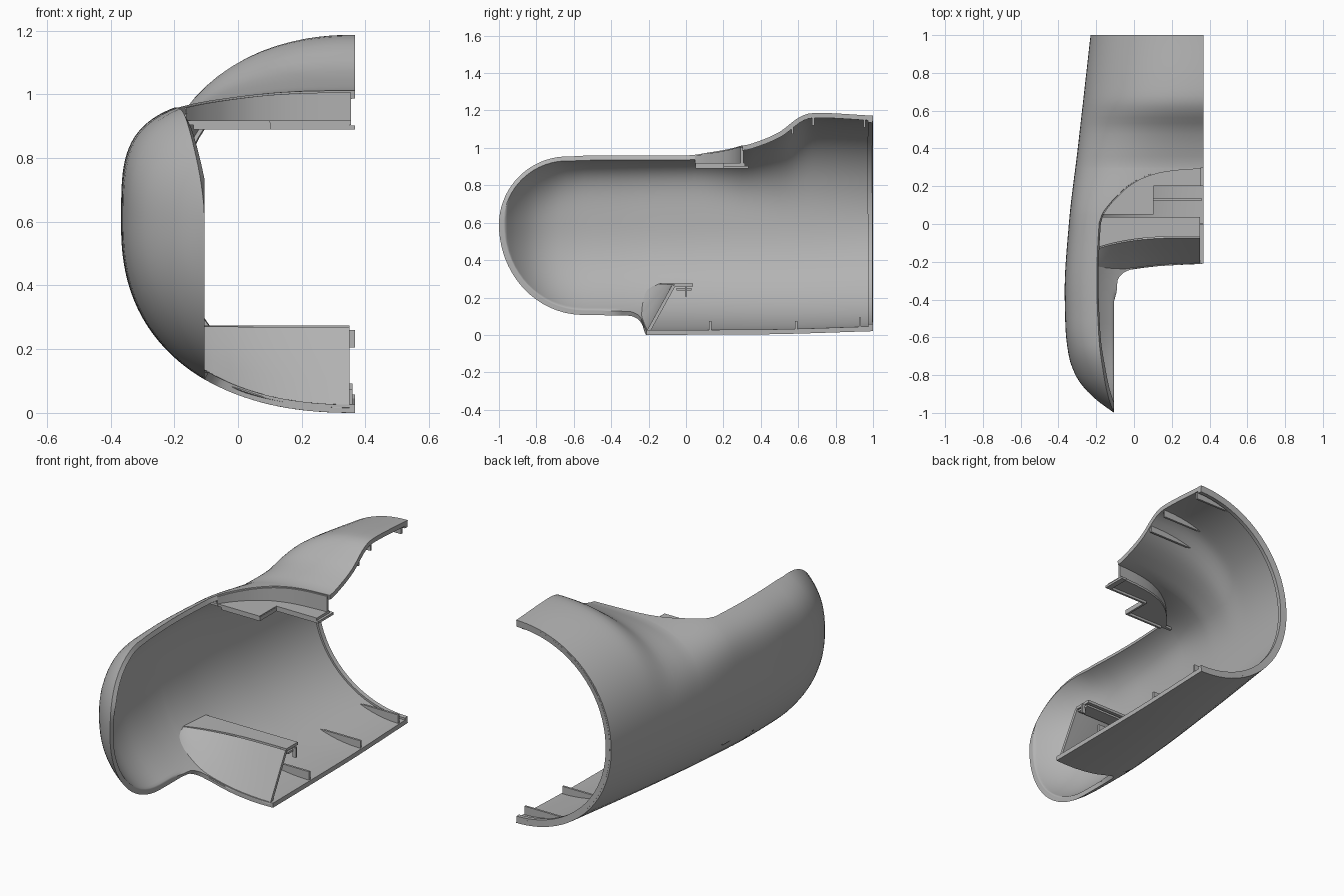
import bpy, bmesh, math

if "Cube" in bpy.data.objects:
    bpy.data.objects.remove(bpy.data.objects["Cube"])

CX, ZM = 0.367, 0.59          # centre plane and height of the widest line
grey = bpy.data.materials.new("plain_grey")
grey.diffuse_color = (0.45, 0.45, 0.45, 1)
grey.use_nodes = True
grey.node_tree.nodes["Principled BSDF"].inputs["Base Color"].default_value = grey.diffuse_color


def curve(pts):
    """Smooth monotone interpolation through a few points."""
    n = len(pts)
    d = [(pts[i + 1][1] - pts[i][1]) / (pts[i + 1][0] - pts[i][0]) for i in range(n - 1)]
    m = [d[0]] + [2 * p * q / (p + q) if p * q > 0 else 0 for p, q in zip(d, d[1:])] + [d[-1]]

    def f(x):
        x = min(max(x, pts[0][0]), pts[-1][0])
        i = max(k for k in range(n - 1) if k == 0 or pts[k][0] <= x)
        h = pts[i + 1][0] - pts[i][0]
        t = (x - pts[i][0]) / h
        return ((2 * t**3 - 3 * t * t + 1) * pts[i][1] + (t**3 - 2 * t * t + t) * h * m[i]
                + (3 * t * t - 2 * t**3) * pts[i + 1][1] + (t**3 - t * t) * h * m[i + 1])
    return f


# Shell outlines along the length
hood = [(0.05, -0.17), (0.1, -0.135), (0.15, -0.09), (0.2, -0.035), (0.25, 0.05),
        (0.28, 0.15), (0.292, 0.24), (0.3, CX)]
side_x = curve([(-1, -0.105), (-0.93, -0.2), (-0.86, -0.27), (-0.8, -0.31), (-0.7, -0.345),
                (-0.55, -0.363), (-0.35, -0.367), (0, -0.345), (0.4, -0.298), (1, -0.23)])
top_edge = curve([(-1, -0.105), (-0.97, -0.118), (-0.9, -0.14), (-0.8, -0.16), (-0.6, -0.186),
                  (-0.3, -0.197), (0, -0.185)] + hood)
low_edge = curve([(-0.36, -0.105), (-0.3, -0.1), (-0.26, -0.07), (-0.235, 0.0),
                  (-0.225, 0.1), (-0.21, CX)])
top_z = curve([(0, 1.003), (0.3, 1.012), (0.4, 1.04), (0.5, 1.085), (0.6, 1.16),
               (0.65, 1.182), (0.7, 1.187), (1, 1.172)])
low_z = curve([(-0.2, 0), (0.4, 0.003), (1, 0.02)])
top_n = curve([(-1, 2.2), (-0.8, 2.6), (-0.55, 3.8), (0, 4), (0.3, 3.1), (0.6, 2.3), (1, 2.05)])
low_n = curve([(-0.2, 2.3), (0.4, 2.2), (1, 2.05)])
hood_y = curve([(x, y) for y, x in hood])


def quarter(y, top):
    """Width, height, exponent and edge ratio of an upper or lower quarter section."""
    a = CX - side_x(y)
    n = top_n(y) if top else low_n(y)
    u = min(max((CX - (top_edge(y) if top else low_edge(y))) / a, 0), 1)
    if y < -0.55:             # rounded nose
        c, r, h = (-0.63, 0.37, 0.365) if top else (-0.55, 0.45, 0.483)
        e = min(0, (y - c) / r)
        b = h * math.sqrt(max(0, 1 - e * e)) / max((1 - u**n) ** (1 / n), 1e-4)
    else:
        b = top_z(y) - ZM if top else ZM - low_z(y)
    return a, b, n, u


def surf_z(y, x, top):
    a, b, n, _ = quarter(y, top)
    v = min(max((CX - x) / a, 0), 1)
    return ZM + (1 if top else -1) * b * (1 - v**n) ** (1 / n)


def section(y, steps=26, inset=0.0):
    halves = []
    for top in (False, True):
        a, b, n, u = quarter(y, top)
        end = math.acos(min(1, u ** (n / 2)))
        pts = []
        for k in range(steps + 1):
            t = k / steps
            p = end * t * t * (3 - 2 * t)
            pts.append((CX - (a - inset) * max(math.cos(p), 0) ** (2 / n), y,
                        ZM + (1 if top else -1) * (b - inset) * math.sin(p) ** (2 / n)))
        halves.append(pts)
    return halves[0][::-1] + halves[1][1:]


def finish(name, bm):
    me = bpy.data.meshes.new(name)
    bm.to_mesh(me)
    bm.free()
    ob = bpy.data.objects.new(name, me)
    bpy.context.collection.objects.link(ob)
    me.materials.append(grey)
    bpy.ops.object.select_all(action='DESELECT')
    ob.select_set(True)
    bpy.context.view_layer.objects.active = ob
    return ob


def sheet(name, rows, thick, offset=0.0):
    """Skin a grid of points and thicken it."""
    bm = bmesh.new()
    vs = [[bm.verts.new(p) for p in r] for r in rows]
    for r, s in zip(vs, vs[1:]):
        for j in range(len(r) - 1):
            bm.faces.new((r[j], r[j + 1], s[j + 1], s[j]))
    bmesh.ops.remove_doubles(bm, verts=bm.verts, dist=1e-4)
    ob = finish(name, bm)
    mod = ob.modifiers.new("thickness", 'SOLIDIFY')
    mod.thickness, mod.offset = thick, offset
    bpy.ops.object.modifier_apply(modifier=mod.name)
    bpy.ops.object.shade_smooth_by_angle(angle=math.radians(35))
    return ob


def box(name, lo, hi):
    bm = bmesh.new()
    bmesh.ops.create_cube(bm, size=1)
    for v in bm.verts:
        v.co = [(l + h) / 2 + c * (h - l) for l, h, c in zip(lo, hi, v.co)]
    return finish(name, bm)


def span(a, b, n):
    return [a + (b - a) * i / n for i in range(n + 1)]


# Outer shell: rows are denser at the nose, the step and the hood
ys = [-1 + 0.45 * (i / 18) ** 2 for i in range(19)]
ys += span(-0.55, -0.36, 4)[1:] + span(-0.36, -0.26, 6)[1:] + span(-0.26, -0.21, 14)[1:]
ys += span(-0.21, 0.05, 6)[1:] + span(0.05, 0.25, 14)[1:] + span(0.25, 0.3, 14)[1:]
ys += span(0.3, 1, 24)[1:]
shell = sheet("shell", [section(y) for y in ys], 0.026, -1)
for v in shell.data.vertices:
    v.co.x = min(v.co.x, -0.105 if v.co.y < -0.36 else CX)
    v.co.y = min(v.co.y, 1)

# Lip inside the open back end
sheet("back_lip", [section(y, inset=0.01) for y in (0.975, 0.9995)], 0.028, -1)


# Seat front panel and the ledge on top of it
def ledge_y(x):
    return -0.065 - 0.08 * ((0.35 - x) / 0.6) ** 3


panel, ledge = [], []
for x in span(0.35, -0.255, 24):
    yb = -0.205 - 0.035 * min(1, (0.35 - x) / 0.4) ** 2
    zb = surf_z(yb, x, False) + 0.012
    zt = max(0.265, zb + 0.003)
    panel.append([(x, yb + (ledge_y(x) - yb) * t, zb + (zt - zb) * t) for t in (0, 0.33, 0.67, 1)])
    ledge.append([(x, ledge_y(x), 0.267), (x, 0.037, 0.267)])
sheet("seat_panel", panel, 0.018)
sheet("seat_ledge", ledge, 0.016)
box("ledge_rail", (-0.2, -0.05, 0.238), (0.35, 0.03, 0.25))
box("ledge_hook", (0.345, -0.005, 0.205), (CX, 0.005, 0.26))

# Dashboard: curved wall under the hood, stepped floor and its lip
xs = span(-0.168, 0.1, 16) + span(0.101, 0.355, 12)
sheet("dash_wall", [[(x, hood_y(x), surf_z(hood_y(x), x, True) - 0.006),
                     (x, hood_y(x), 0.905)] for x in xs], 0.014)
sheet("dash_floor", [[(x, 0.05 if x <= 0.1 else 0.2, 0.911),
                      (x, hood_y(x) + 0.015, 0.911)] for x in [-0.21] + xs], 0.014)
for lo, hi in (((-0.14, 0.05), (0.1, 0.062)), ((0.09, 0.05), (0.102, 0.21)),
               ((0.09, 0.2), (0.35, 0.212))):
    box("dash_lip", (*lo, 0.89), (*hi, 0.912))
box("dash_clip", (0.335, 0.2, 0.89), (CX, 0.335, 0.903))


# Tapering ribs that follow the inside of the shell
def rib(name, y, level, top):
    s = 1 if top else -1
    rows = []
    for x in span(0.36, -0.1, 30):
        z = surf_z(y, x, top) - s * 0.014
        if (z - level) * s < 0:
            break
        rows.append([(x, y, z), (x, y, level)])
    sheet(name, rows, 0.012)


for y, level in ((0.13, 0.075), (0.59, 0.075), (0.93, 0.092)):
    rib("floor_rib", y, level, False)
for y, level in ((0.57, 1.075), (0.68, 1.12), (0.955, 1.11)):
    rib("roof_rib", y, level, True)
